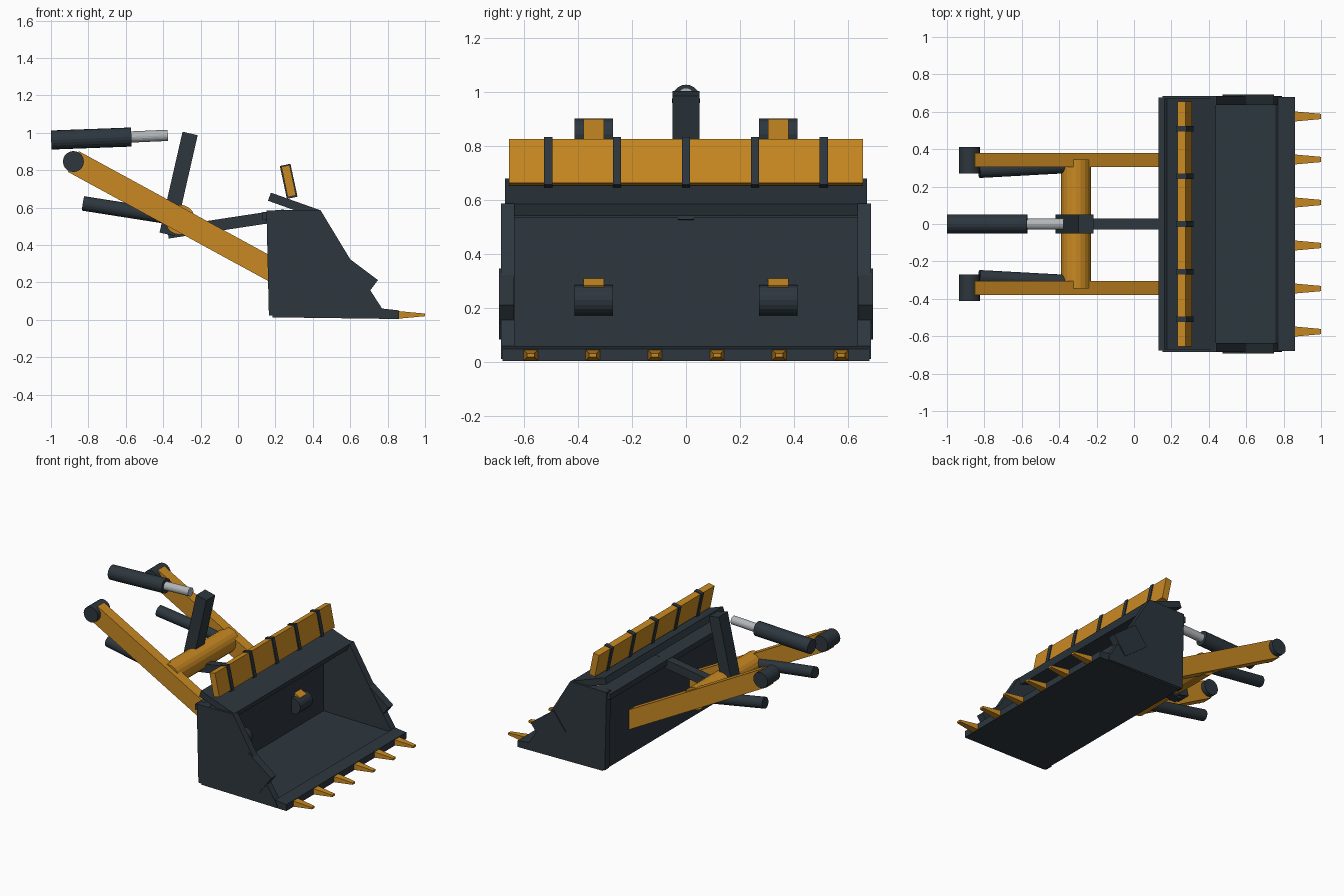
import bpy, bmesh
from math import atan2, pi
from mathutils import Vector, Matrix

default = bpy.data.objects.get("Cube")
if default:
    bpy.data.objects.remove(default, do_unlink=True)


def material(name, rgb, rough=0.6):
    m = bpy.data.materials.new(name)
    m.use_nodes = True
    m.diffuse_color = (*rgb, 1)
    bsdf = next(n for n in m.node_tree.nodes if n.type == "BSDF_PRINCIPLED")
    bsdf.inputs["Base Color"].default_value = (*rgb, 1)
    bsdf.inputs["Roughness"].default_value = rough
    return m


ORANGE = material("orange paint", (0.58, 0.25, 0.016))
DARK = material("dark steel", (0.026, 0.038, 0.048))
CHROME = material("polished rod", (0.45, 0.47, 0.49), 0.3)


def finish(name, bm, mat):
    bmesh.ops.recalc_face_normals(bm, faces=bm.faces)
    mesh = bpy.data.meshes.new(name)
    bm.to_mesh(mesh)
    bm.free()
    mesh.materials.append(mat)
    ob = bpy.data.objects.new(name, mesh)
    bpy.context.collection.objects.link(ob)
    return ob


def extrude(name, profile, y0, y1, mat):
    """Solid from an x-z outline running from y0 to y1."""
    bm = bmesh.new()
    face = bm.faces.new([bm.verts.new((x, y0, z)) for x, z in profile])
    new = bmesh.ops.extrude_face_region(bm, geom=[face])["geom"]
    verts = [g for g in new if isinstance(g, bmesh.types.BMVert)]
    bmesh.ops.translate(bm, verts=verts, vec=(0, y1 - y0, 0))
    return finish(name, bm, mat)


def beam(name, start, end, thick, y, width, mat):
    """Flat bar between two x-z points."""
    a, b = Vector((start[0], y, start[1])), Vector((end[0], y, end[1]))
    d = b - a
    bm = bmesh.new()
    turn = Matrix.Rotation(-atan2(d.z, d.x), 4, "Y")
    bmesh.ops.create_cube(bm, size=1, matrix=Matrix.Translation((a + b) / 2) @ turn
                          @ Matrix.Diagonal((d.length, width, thick, 1)))
    return finish(name, bm, mat)


def rod(name, start, end, radius, mat, sides=20):
    """Round bar between two points."""
    a, b = Vector(start), Vector(end)
    d = b - a
    bm = bmesh.new()
    bmesh.ops.create_cone(bm, cap_ends=True, segments=sides, radius1=radius, radius2=radius,
                          depth=d.length, matrix=Matrix.Translation((a + b) / 2)
                          @ d.to_track_quat("Z", "Y").to_matrix().to_4x4())
    return finish(name, bm, mat)


# Bucket shell
extrude("bucket_floor", [(0.185, 0.013), (0.86, 0.004), (0.86, 0.05), (0.77, 0.06), (0.76, 0.045),
                         (0.185, 0.055)], -0.68, 0.68, DARK)
beam("bucket_back", (0.21, 0.03), (0.21, 0.56), 0.05, 0, 1.3, DARK)
extrude("bucket_top_bar", [(0.13, 0.535), (0.25, 0.535), (0.25, 0.588), (0.13, 0.575)],
        -0.675, 0.675, DARK)
beam("bucket_top_plate", (0.168, 0.658), (0.432, 0.564), 0.046, 0, 1.34, DARK)

# Spill guard with ribs
beam("spill_guard", (0.288, 0.66), (0.254, 0.823), 0.045, 0, 1.31, ORANGE)
for i in range(-2, 3):
    beam("guard_rib", (0.29, 0.652), (0.252, 0.828), 0.058, i * 0.255, 0.03, DARK)

# Teeth: tapered blocks along the lip
for i in range(6):
    bm = bmesh.new()
    bmesh.ops.create_cube(bm, size=1)
    for v in bm.verts:
        tip = v.co.x > 0
        v.co.y = v.co.y * (0.028 if tip else 0.055) + (i - 2.5) * 0.23
        v.co.z = 0.026 + v.co.z * (0.014 if tip else 0.042)
        v.co.x = 1.0 if tip else 0.85
    finish("bucket_tooth", bm, ORANGE)

# Tilt linkage on the centre line
beam("bell_crank", (-0.379, 0.457), (-0.256, 0.996), 0.083, 0, 0.1, DARK)
beam("tilt_link", (-0.375, 0.465), (0.25, 0.56), 0.062, 0, 0.06, DARK)
rod("tilt_cylinder", (-0.999, 0, 0.961), (-0.57, 0, 0.977), 0.051, DARK)
rod("tilt_rod", (-0.6, 0, 0.976), (-0.375, 0, 0.986), 0.03, CHROME)
rod("cross_tube", (-0.31, -0.345, 0.535), (-0.31, 0.345, 0.535), 0.08, ORANGE)

# Parts repeated on both sides
rear, front = (-0.88, 0.846), (0.25, 0.23)
for side, s in (("left", 1), ("right", -1)):
    extrude(side + "_bucket_side", [(0.152, 0.585), (0.165, 0.024), (0.79, 0.012), (0.78, 0.045),
                                    (0.605, 0.315), (0.44, 0.588)], s * 0.635, s * 0.685, DARK)
    beam(side + "_side_cutter", (0.52, 0.283), (0.70, 0.148), 0.16, s * 0.664, 0.056, DARK)
    beam(side + "_lift_arm", rear, front, 0.125, s * 0.342, 0.075, ORANGE)
    for label, (x, z) in (("rear", rear), ("front", front)):
        rod(side + "_" + label + "_pivot", (x, s * 0.27, z), (x, s * 0.413, z), 0.056, DARK)
    rod(side + "_lift_cylinder", (-0.828, s * 0.285, 0.622), (-0.37, s * 0.31, 0.55), 0.039, DARK)
